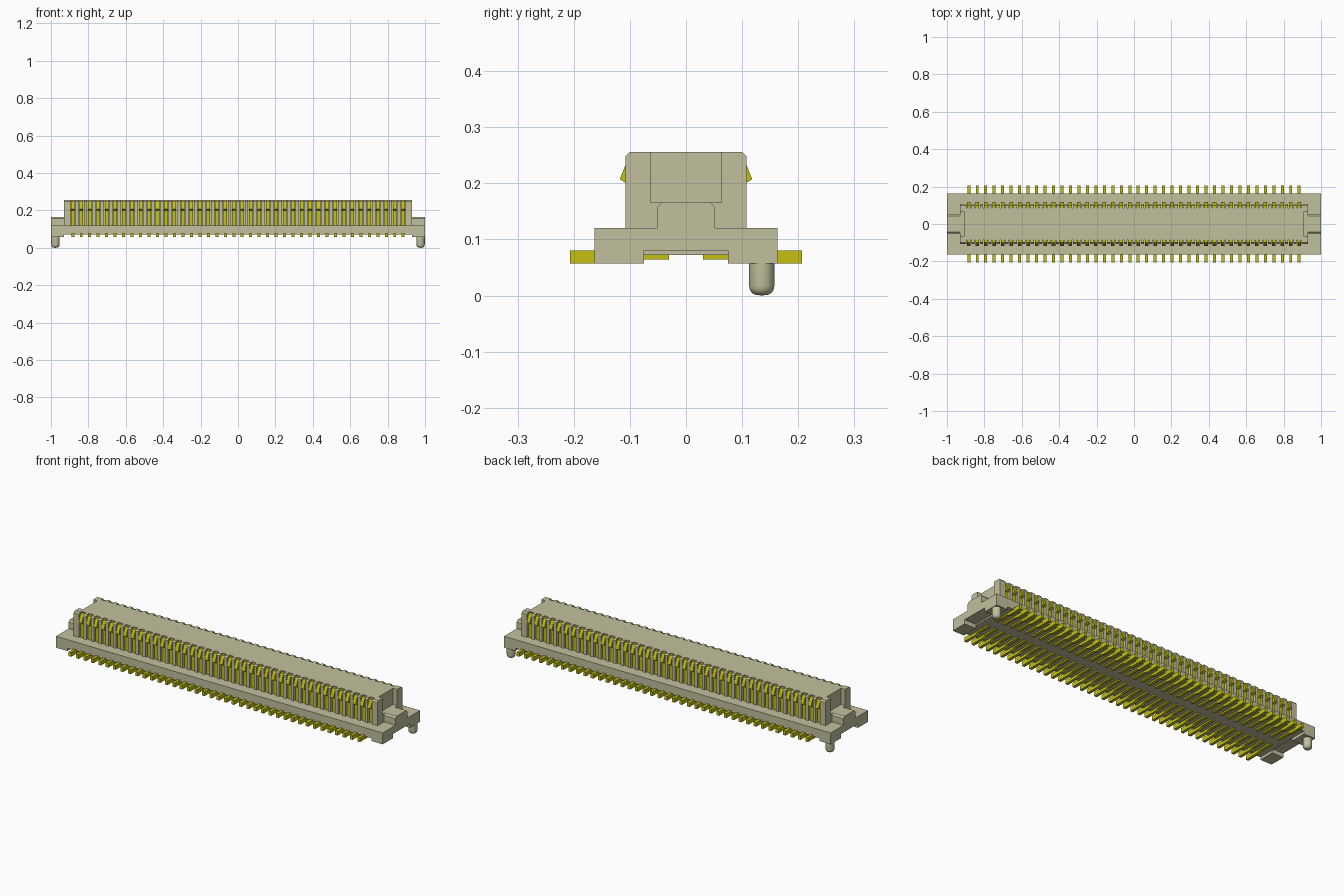
import bpy, bmesh, math
from mathutils import Matrix

if "Cube" in bpy.data.objects:
    bpy.data.objects.remove(bpy.data.objects["Cube"], do_unlink=True)


def material(name, rgb):
    m = bpy.data.materials.new(name)
    m.use_nodes = True
    m.diffuse_color = (*rgb, 1)
    bsdf = next(n for n in m.node_tree.nodes if n.type == 'BSDF_PRINCIPLED')
    bsdf.inputs["Base Color"].default_value = (*rgb, 1)
    return m


HOUSING = material("beige plastic", (0.54, 0.53, 0.34))
CONTACT = material("yellow metal", (0.56, 0.53, 0.005))


def finish(name, bm, mat):
    bmesh.ops.recalc_face_normals(bm, faces=bm.faces)
    mesh = bpy.data.meshes.new(name)
    bm.to_mesh(mesh)
    bm.free()
    mesh.materials.append(mat)
    obj = bpy.data.objects.new(name, mesh)
    bpy.context.collection.objects.link(obj)
    return obj


def add_prism(bm, profile, x0, x1):
    """Extrude a (y, z) profile along x."""
    face = bm.faces.new([bm.verts.new((x0, y, z)) for y, z in profile])
    out = bmesh.ops.extrude_face_region(bm, geom=[face])
    verts = [g for g in out["geom"] if isinstance(g, bmesh.types.BMVert)]
    bmesh.ops.translate(bm, vec=(x1 - x0, 0, 0), verts=verts)


def prisms(name, profiles, spans, mat):
    bm = bmesh.new()
    for x0, x1 in spans:
        for p in profiles:
            add_prism(bm, p, x0, x1)
    return finish(name, bm, mat)


def rect(y0, y1, z0, z1):
    return [(y0, z0), (y1, z0), (y1, z1), (y0, z1)]


def both_sides(profile):
    return [profile, [(-y, z) for y, z in profile]]


def both_ends(x0, x1):
    return [(x0, x1), (-x1, -x0)]


# Contact layout
COUNT, PITCH = 40, 0.0453
xs = [(i - (COUNT - 1) / 2) * PITCH for i in range(COUNT)]
SLOT, BLADE, FOOT = 0.0135, 0.0095, 0.008
X_END, X_RECESS = 0.93, 0.905
TOP, DECK, FLOOR = 0.256, 0.12, 0.072

# Base flange, with end blocks notched underneath and keyed on top
prisms("base_flange", [rect(-0.163, 0.163, FLOOR, DECK)], [(-X_END, X_END)], HOUSING)
end_profile = [(-0.163, 0.057), (-0.075, 0.057), (-0.075, 0.08), (0.075, 0.08),
               (0.075, 0.057), (0.163, 0.057), (0.163, DECK), (0.052, DECK),
               (0.052, 0.157), (0.043, 0.166), (-0.043, 0.166), (-0.052, 0.157),
               (-0.052, DECK), (-0.163, DECK)]
prisms("end_block", [end_profile], both_ends(X_END, 1.0), HOUSING)

# Raised tower: solid core, recessed ends, and ribs between the contacts
prisms("tower_core", [rect(-0.085, 0.085, DECK, TOP)], [(-X_RECESS, X_RECESS)], HOUSING)
prisms("tower_end_sill", [rect(-0.063, 0.063, DECK, 0.166)],
       both_ends(X_RECESS, X_END), HOUSING)
post = [(0.063, DECK), (0.108, DECK), (0.108, 0.248), (0.1, TOP), (0.063, TOP)]
prisms("tower_corner_post", both_sides(post), both_ends(X_RECESS, X_END), HOUSING)
rib = [(0.085, DECK), (0.108, DECK), (0.108, 0.248), (0.1, TOP), (0.085, TOP)]
rib_spans = [(a + SLOT, b - SLOT) for a, b in zip(xs, xs[1:])]
rib_spans += both_ends(xs[-1] + SLOT, X_RECESS)
prisms("tower_ribs", both_sides(rib), rib_spans, HOUSING)

# Spring contacts with an outward bump near the top
blade = [(0.084, DECK), (0.1, DECK), (0.1, 0.2), (0.109, 0.202), (0.118, 0.207),
         (0.107, 0.235), (0.099, 0.251), (0.084, 0.251)]
prisms("contact_blades", both_sides(blade),
       [(x - BLADE, x + BLADE) for x in xs], CONTACT)

# Solder feet running under the base and out past its sides
foot = [(0.03, 0.064), (0.11, 0.064), (0.125, 0.057), (0.207, 0.057),
        (0.207, 0.08), (0.03, 0.08)]
prisms("solder_feet", both_sides(foot),
       [(x - FOOT, x + FOOT) for x in xs], CONTACT)

# Round locating pegs at the back corners
R = 0.0225
outline = [(0, 0), (0.012, 0.0015), (0.0175, 0.005), (0.021, 0.010), (R, 0.017), (R, 0.06)]
for name, x in (("left_peg", 0.976), ("right_peg", -0.976)):
    bm = bmesh.new()
    verts = [bm.verts.new((r, 0, z)) for r, z in outline]
    edges = [bm.edges.new(pair) for pair in zip(verts, verts[1:])]
    bmesh.ops.spin(bm, geom=verts + edges, cent=(0, 0, 0), axis=(0, 0, 1),
                   angle=math.tau, steps=32)
    bmesh.ops.remove_doubles(bm, verts=bm.verts, dist=0.0001)
    bmesh.ops.transform(bm, matrix=Matrix.Translation((x, 0.135, 0)), verts=bm.verts)
    peg = finish(name, bm, HOUSING)
    for p in peg.data.polygons:
        p.use_smooth = True
